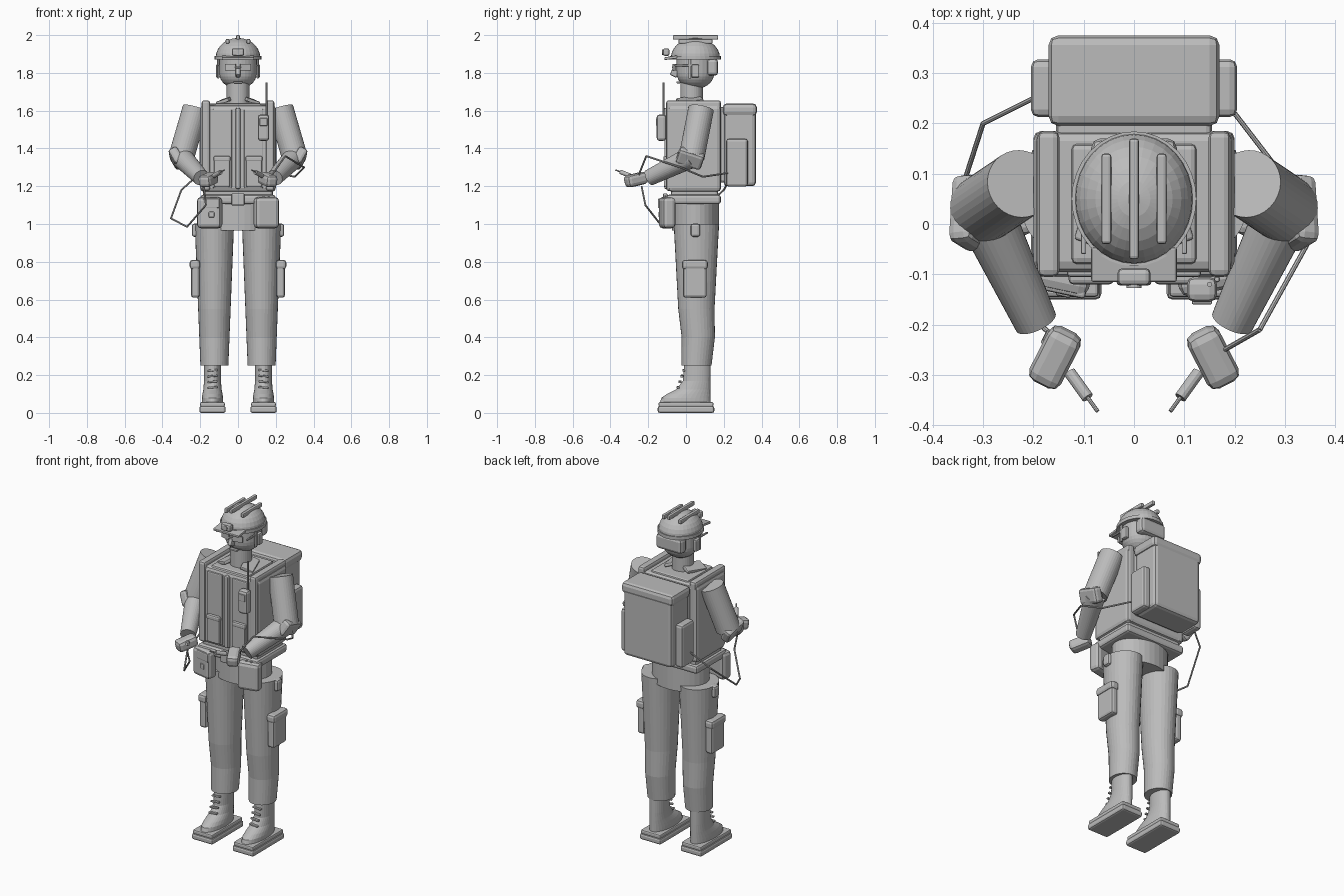
import bpy, bmesh, math
from mathutils import Vector, Matrix, Euler

if "Cube" in bpy.data.objects:
    bpy.data.objects.remove(bpy.data.objects["Cube"])

shade = (.5, .5, .5, 1)
grey = bpy.data.materials.new("plain grey")
grey.use_nodes = True
grey.diffuse_color = shade
grey.node_tree.nodes["Principled BSDF"].inputs["Base Color"].default_value = shade

SIDES = {"left": 1, "right": -1}


def finish(name, bm):
    mesh = bpy.data.meshes.new(name)
    bmesh.ops.recalc_face_normals(bm, faces=bm.faces)
    bm.to_mesh(mesh)
    bm.free()
    mesh.materials.append(grey)
    bpy.context.collection.objects.link(bpy.data.objects.new(name, mesh))


def box(name, size, centre, turn=(0, 0, 0)):
    """Box with rounded edges; the turn is in degrees."""
    bm = bmesh.new()
    bmesh.ops.create_cube(bm, size=1, matrix=Matrix.Diagonal((*size, 1)))
    bmesh.ops.bevel(bm, geom=bm.edges[:], offset=min(.02, min(size) * .3), segments=2, profile=.5, affect='EDGES')
    rotation = Euler([math.radians(angle) for angle in turn])
    bm.transform(Matrix.LocRotScale(Vector(centre), rotation, None))
    finish(name, bm)


def box_pair(name, size, centre, turn=(0, 0, 0)):
    """A box on the left side and its mirror image on the right."""
    for side, s in SIDES.items():
        x, y, z = centre
        pitch, roll, yaw = turn
        box(f"{name}_{side}", size, (s * x, y, z), (pitch, s * roll, s * yaw))


def rod(name, start, end, radius, end_radius=None, segments=32):
    start, end = Vector(start), Vector(end)
    axis = end - start
    bm = bmesh.new()
    bmesh.ops.create_cone(bm, cap_ends=True, segments=segments, radius1=radius,
                          radius2=end_radius or radius, depth=axis.length)
    bm.transform(Matrix.LocRotScale((start + end) / 2, axis.to_track_quat('Z', 'Y'), None))
    finish(name, bm)


def loft(name, x, rings, segments=32):
    """Skin over elliptical rings, each given as centre y, height, half width, half depth."""
    bm = bmesh.new()
    loops = []
    for y, z, width, depth in rings:
        angles = [math.tau * i / segments for i in range(segments)]
        loops.append([bm.verts.new((x + width * math.cos(a), y + depth * math.sin(a), z)) for a in angles])
    for low, high in zip(loops, loops[1:]):
        for i in range(segments):
            bm.faces.new((low[i - 1], low[i], high[i], high[i - 1]))
    bm.faces.new(loops[0])
    bm.faces.new(loops[-1])
    finish(name, bm)


def oval(name, y, bottom, top, width, depth):
    loft(name, 0, [(y, z, width, depth) for z in (bottom, top)])


def dome(name, y, z, width, depth, height, steps=7):
    """Half of an ellipsoid; a negative height makes it hang down."""
    angles = [math.pi / 2 * i / (steps + .3) for i in range(steps + 1)]
    loft(name, 0, [(y, z + height * math.sin(a), width * math.cos(a), depth * math.cos(a)) for a in angles])


def hose(name, points):
    for start, end in zip(points, points[1:]):
        rod(name, start, end, .005, segments=8)


# Head
HEAD_Y = .05
oval("neck", .03, 1.6, 1.75, .06, .06)
dome("jaw", HEAD_Y, 1.8, .1, .1, -.085)
oval("skull", HEAD_Y, 1.8, 1.88, .1, .1)
box("nose", (.025, .04, .04), (0, -.06, 1.8), (-25, 0, 0))
box("mouth", (.05, .02, .01), (0, -.04, 1.75))
box("glasses_bridge", (.03, .01, .01), (0, -.07, 1.83))
box_pair("glasses_lens", (.06, .01, .035), (.04, -.06, 1.83), (0, 0, 15))
box_pair("glasses_arm", (.01, .12, .01), (.1, 0, 1.84))
box_pair("ear", (.025, .04, .07), (.105, HEAD_Y, 1.81))
box_pair("helmet_strap", (.01, .015, .12), (.105, .02, 1.83))

# Helmet
BRIM_Z = 1.88
dome("helmet_shell", HEAD_Y, BRIM_Z, .118, .13, .105)
oval("helmet_brim", HEAD_Y, BRIM_Z - .01, BRIM_Z + .01, .124, .134)
box("helmet_visor", (.17, .07, .015), (0, -.08, BRIM_Z), (8, 0, 0))
box("helmet_rear_guard", (.17, .06, .09), (0, .14, 1.83))
box("helmet_ridge_middle", (.02, .24, .025), (0, HEAD_Y, 1.988))
box_pair("helmet_ridge", (.02, .18, .025), (.055, HEAD_Y, 1.967))
box("headlamp", (.066, .035, .04), (0, -.105, 1.91))
rod("headlamp_lens", (0, -.12, 1.91), (0, -.127, 1.91), .015, segments=16)

# Torso and vest
TORSO_Z = 1.4
box("torso", (.4, .28, .46), (0, .045, TORSO_Z))
box("vest_yoke", (.25, .24, .04), (0, .04, 1.62))
box("back_panel", (.31, .04, .4), (0, .19, 1.42))
box("zip_cover", (.025, .03, .43), (0, -.1, TORSO_Z))
box_pair("shoulder_strap", (.044, .29, .48), (.17, .04, 1.415))
box_pair("vest_panel", (.1, .02, .42), (.083, -.095, TORSO_Z))
box_pair("vest_pocket", (.085, .025, .15), (.085, -.105, 1.27))
box_pair("vest_pocket_flap", (.09, .03, .03), (.085, -.105, 1.345))
box_pair("collar", (.075, .13, .02), (.065, .02, 1.655), (8, 18, 20))

# Radio on the left strap
RADIO_X = .135
box("radio", (.06, .05, .14), (RADIO_X, -.13, 1.51))
box("radio_screen", (.04, .01, .04), (RADIO_X, -.155, 1.54))
rod("radio_antenna", (.15, -.12, 1.57), (.15, -.12, 1.75), .005, segments=8)

# Belt, hips and pouches
box("belt", (.4, .29, .05), (0, .04, 1.13))
box("vest_hem", (.37, .25, .05), (0, .045, 1.165))
box("belt_buckle", (.07, .025, .065), (0, -.11, 1.13))
oval("hips", HEAD_Y, .965, 1.12, .17, .125)
box_pair("belt_pouch", (.13, .07, .165), (.15, -.1, 1.06), (0, 0, 12))
box("pouch_flap", (.09, .02, .05), (-.14, -.13, 1.11), (0, 0, -12))
box("pouch_dial", (.03, .015, .03), (-.14, -.137, 1.05), (0, 0, -12))
for x in (.135, .165):
    box("pouch_button", (.01, .01, .01), (x, -.11, 1.145))

# Backpack
PACK_Y = .285
box("backpack", (.32, .17, .4), (0, PACK_Y, TORSO_Z))
box("backpack_lid", (.34, .18, .065), (0, PACK_Y, 1.605))
box_pair("backpack_side_pocket", (.05, .115, .255), (.18, .27, 1.325))

# Leg pockets
box_pair("thigh_pocket", (.045, .125, .18), (.226, .047, .7))
box_pair("thigh_pocket_flap", (.055, .137, .05), (.228, .047, .785))
box_pair("hip_tab", (.045, .05, .07), (.222, HEAD_Y, .967))

# Boots: the front edge draws back as the shaft rises
FOOT_X, HEEL_Y = .135, .13
box_pair("boot_sole", (.14, .3, .036), (FOOT_X, 0, .018))
box_pair("boot_welt", (.13, .29, .025), (FOOT_X, 0, .045))
upper = [(.05, -.14), (.08, -.13), (.1, -.1), (.125, -.05), (.17, -.016), (.26, -.01)]
boot_rings = [((HEEL_Y + toe) / 2, z, .045 + .1 * max(0, -toe - .02), (HEEL_Y - toe) / 2) for z, toe in upper]
for row in range(4):
    box_pair("boot_lace", (.055, .015, .01), (FOOT_X, -.042 + row * .01, .135 + row * .03), (0, 5, 0))

for side, s in SIDES.items():
    loft(f"boot_{side}", s * FOOT_X, boot_rings)

    # Trouser leg widens evenly from cuff to hip, set back a little at the shin
    loft(f"trouser_leg_{side}", s * .125,
         [(.065 if step == 1 else .055, .25 + .15 * step, .074 + .006 * step, .08 + .008 * step) for step in range(6)])

    # Arm
    shoulder = Vector((s * .226, .08, 1.61))
    elbow = Vector((s * .3, .03, 1.355))
    wrist = Vector((s * .195, -.195, 1.245))
    rod(f"upper_arm_{side}", elbow, shoulder, .068)
    rod(f"forearm_{side}", elbow, wrist, .058, .043)

    # Finger pointing on from the hand
    knuckle = Vector((s * .128, -.295, 1.255))
    joint = Vector((s * .092, -.345, 1.275))
    rod(f"finger_{side}", knuckle, joint, .012, segments=12)
    rod(f"fingertip_{side}", joint, joint + (joint - knuckle) * .55, .004, segments=8)

box_pair("elbow_pad", (.055, .14, .09), (.325, .022, 1.348), (-20, 28, -6))
box_pair("hand", (.07, .12, .065), (.157, -.265, 1.235), (12, 0, 27))

# Hoses from the pack to the hands
hose("left_hose", [(.2, .22, 1.27), (.3, .09, 1.25), (.35, -.03, 1.3), (.25, -.21, 1.36), (.18, -.25, 1.26)])
hose("right_hose", [(-.2, .25, 1.27), (-.3, .2, 1.18), (-.355, .03, 1.03),
                    (-.27, -.125, .985), (-.17, -.215, 1.1), (-.18, -.235, 1.2)])
